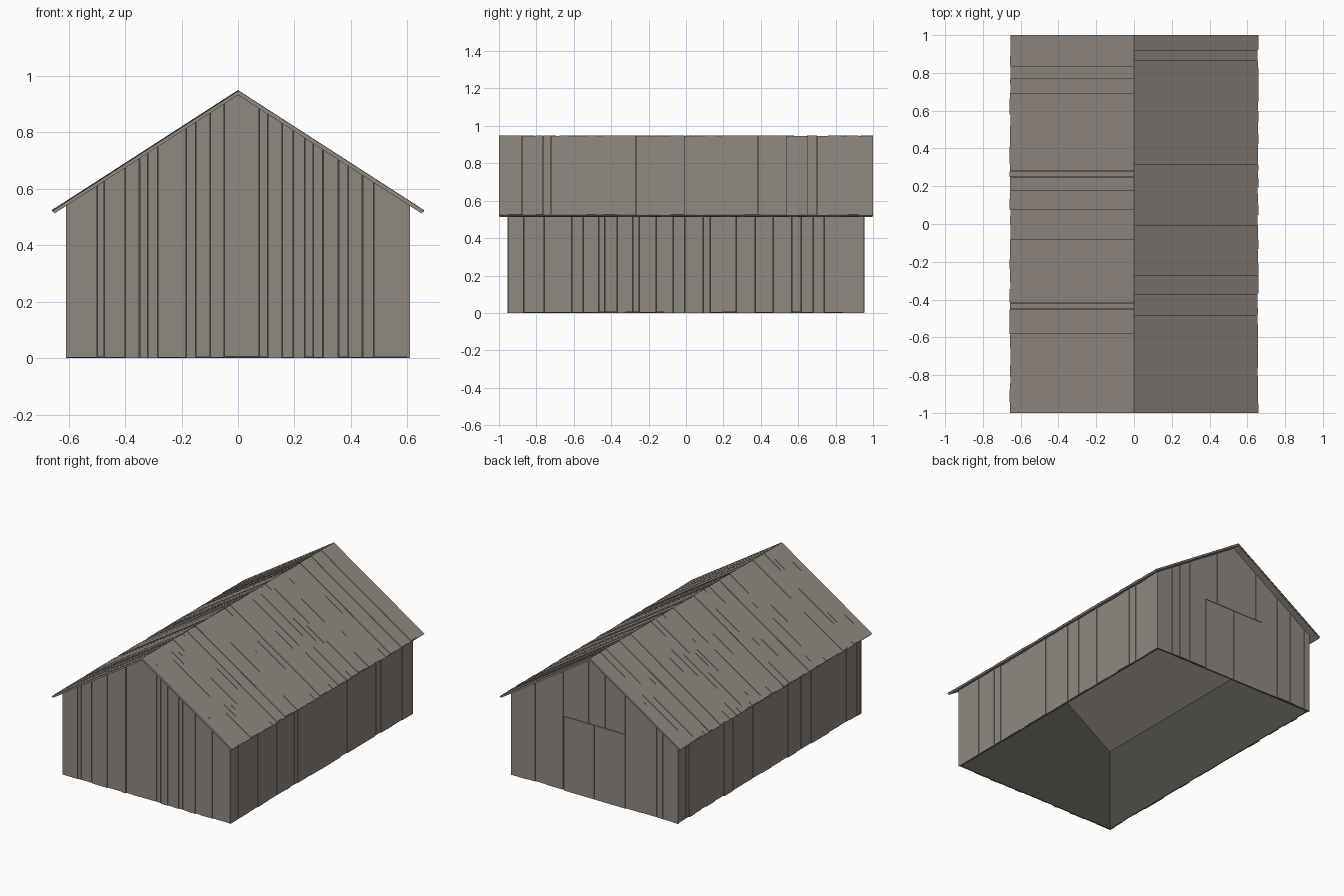
import bpy
import bmesh
import random

random.seed(7)
if "Cube" in bpy.data.objects:
    bpy.data.objects.remove(bpy.data.objects["Cube"], do_unlink=True)

HALF_W, HALF_L = 0.61, 0.955      # outer wall faces
RIDGE, PITCH = 0.95, 0.645        # roof top line
EAVE, ROOF_END = 0.66, 1.0
DOOR_W, DOOR_H = 0.225, 0.49


def material(name, rgb):
    mat = bpy.data.materials.new(name)
    mat.use_nodes = True
    mat.diffuse_color = (*rgb, 1)
    bsdf = mat.node_tree.nodes["Principled BSDF"]
    bsdf.inputs["Base Color"].default_value = (*rgb, 1)
    bsdf.inputs["Roughness"].default_value = 0.9
    return mat


wood = material("weathered wood", (0.28, 0.247, 0.22))
dark = material("dark interior", (0.074, 0.073, 0.06))


def finish(bm, name, mat, recalc=True):
    if recalc:
        bmesh.ops.recalc_face_normals(bm, faces=bm.faces)
    mesh = bpy.data.meshes.new(name)
    bm.to_mesh(mesh)
    bm.free()
    mesh.materials.append(mat)
    obj = bpy.data.objects.new(name, mesh)
    bpy.context.collection.objects.link(obj)
    return obj


def prism(bm, outline, near, far, place):
    """Closed slab: a 2D outline swept between two depths."""
    rings = [[bm.verts.new(place(a, b, d)) for a, b in outline] for d in (near, far)]
    bm.faces.new(rings[0])
    bm.faces.new(rings[1])
    n = len(outline)
    for i in range(n):
        j = (i + 1) % n
        bm.faces.new((rings[0][i], rings[0][j], rings[1][j], rings[1][i]))


def random_cuts(half, low, high):
    cuts = [-half]
    while cuts[-1] + high < half:
        cuts.append(cuts[-1] + random.uniform(low, high))
    return cuts + [half]


def under_roof(x):
    return RIDGE - 0.018 - PITCH * abs(x)


def along_y(a, b, d):
    return (a, d, b)


def along_x(a, b, d):
    return (d, a, b)


# Gable walls made of upright boards
def gable(name, cuts, side, door=False):
    bm = bmesh.new()
    for x0, x1 in zip(cuts, cuts[1:]):
        base = random.uniform(0, 0.006)
        if door and x0 >= -DOOR_W - 0.001 and x1 <= DOOR_W + 0.001:
            base = DOOR_H
        if x0 > -HALF_W:
            x0 += 0.002
        top = [(x1, under_roof(x1))]
        if x0 < 0 < x1:
            top.append((0, under_roof(0)))
        top.append((x0, under_roof(x0)))
        outer = HALF_L - random.uniform(0, 0.004)
        prism(bm, [(x0, base), (x1, base)] + top,
              side * (HALF_L - 0.012), side * outer, along_y)
    finish(bm, name, wood)


front_cuts = [-HALF_W, -0.5, -0.475, -0.4, -0.35, -0.32, -0.285, -0.185, -0.15,
              -0.1, -0.05, 0.075, 0.105, 0.155, 0.195, 0.235, 0.265, 0.3,
              0.355, 0.39, 0.44, 0.48, HALF_W]
back_cuts = [-HALF_W, -0.57, -0.5, -0.455, -0.35, -DOOR_W, -0.18, -0.08, 0.04,
             0.13, DOOR_W, 0.35, 0.43, 0.49, HALF_W]
gable("front_wall", front_cuts, -1)
gable("back_wall", back_cuts, 1, door=True)

# Double door at the back
for label, side in (("left", 1), ("right", -1)):
    bm = bmesh.new()
    x0, x1 = side * 0.002, side * (DOOR_W - 0.002)
    prism(bm, [(x0, 0), (x1, 0), (x1, DOOR_H - 0.003), (x0, DOOR_H - 0.003)],
          HALF_L - 0.012, HALF_L - 0.002, along_y)
    finish(bm, label + "_door", wood)

# Long side walls made of upright boards
for label, side in (("left", 1), ("right", -1)):
    bm = bmesh.new()
    cuts = random_cuts(HALF_L - 0.004, 0.03, 0.11)
    for y0, y1 in zip(cuts, cuts[1:]):
        base = random.uniform(0, 0.006)
        outer = HALF_W - random.uniform(0, 0.004)
        top = under_roof(HALF_W)
        prism(bm, [(y0 + 0.002, base), (y1, base), (y1, top), (y0 + 0.002, top)],
              side * (HALF_W - 0.012), side * outer, along_x)
    finish(bm, label + "_wall", wood)

# Dark wall lining, open at the bottom and under the roof
bm = bmesh.new()
ix, iy = HALF_W - 0.013, HALF_L - 0.013
eave_z = under_roof(ix)
for s in (-1, 1):
    gable_pts = [(-ix, 0), (ix, 0), (ix, eave_z), (0, under_roof(0)), (-ix, eave_z)]
    side_pts = [(-iy, 0), (iy, 0), (iy, eave_z), (-iy, eave_z)]
    if s > 0:
        side_pts.reverse()
    else:
        gable_pts.reverse()
    bm.faces.new([bm.verts.new((x, s * iy, z)) for x, z in gable_pts])
    bm.faces.new([bm.verts.new((s * ix, y, z)) for y, z in side_pts])
finish(bm, "wall_lining", dark, recalc=False)


# Roof: a thin deck with a layer of boards running down each slope
def slope_outline(side, end, top, bottom):
    lean = 0.005
    return [(0, RIDGE - top), (side * end, RIDGE - top - PITCH * end),
            (side * (end - lean), RIDGE - bottom - PITCH * (end - lean)),
            (0, RIDGE - bottom)]


for label, side in (("left", 1), ("right", -1)):
    bm = bmesh.new()
    prism(bm, slope_outline(side, EAVE - 0.005, 0.009, 0.018),
          -ROOF_END + 0.002, ROOF_END - 0.002, along_y)
    finish(bm, label + "_roof_deck", wood)

    bm = bmesh.new()
    cuts = random_cuts(ROOF_END, 0.03, 0.08)
    for y0, y1 in zip(cuts, cuts[1:]):
        end = EAVE - random.uniform(0, 0.006)
        prism(bm, slope_outline(side, end, random.uniform(0, 0.004), 0.01),
              y0, y1 - (0.001 if y1 < ROOF_END else 0), along_y)
    finish(bm, label + "_roof_boards", wood)
